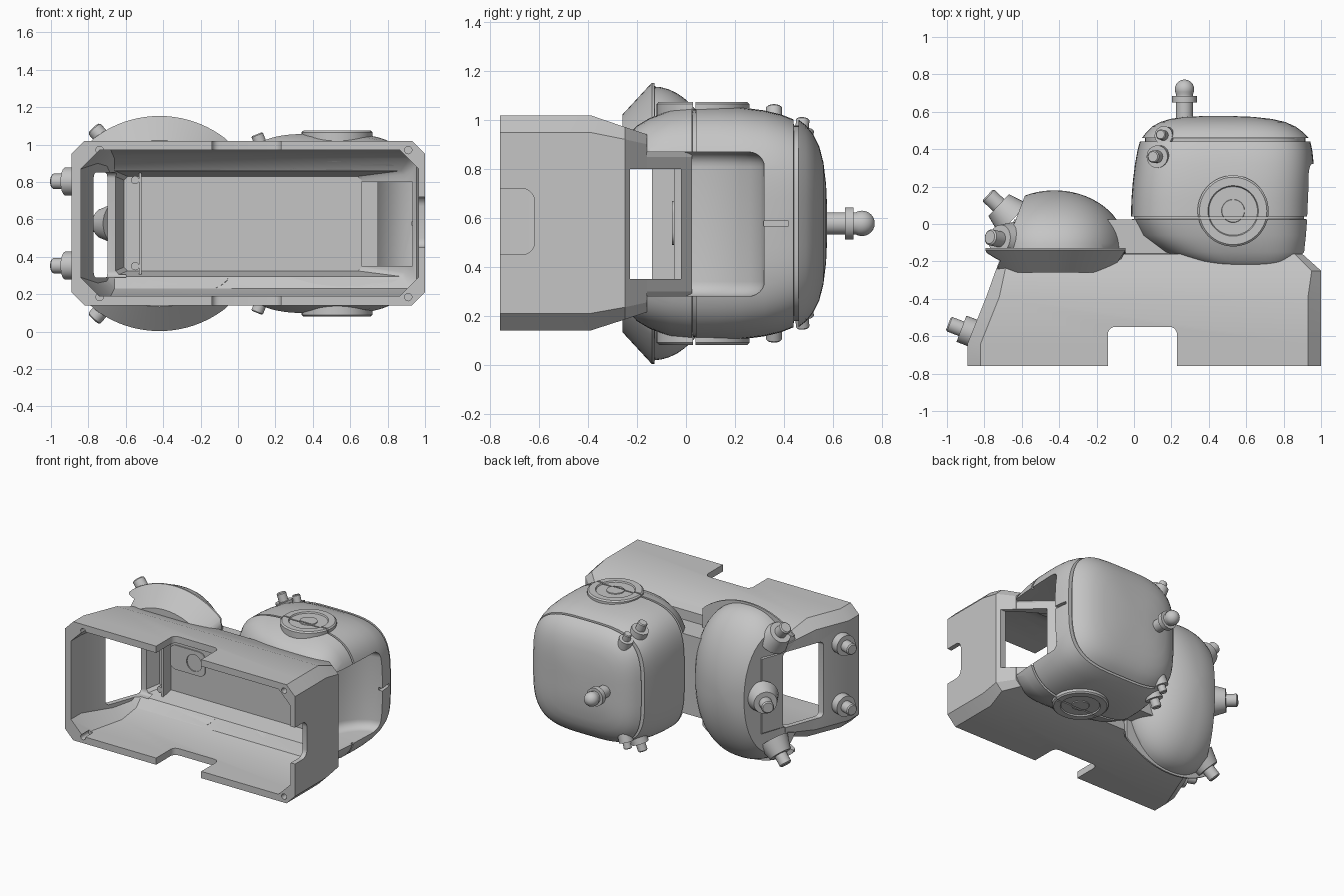
import bpy, bmesh, math
from mathutils import Vector

if "Cube" in bpy.data.objects:
    bpy.data.objects.remove(bpy.data.objects["Cube"])

grey = bpy.data.materials.new("plain grey")
grey.use_nodes = True
colour = (0.56, 0.56, 0.56, 1)
grey.diffuse_color = colour
grey.node_tree.nodes["Principled BSDF"].inputs["Base Color"].default_value = colour
MID = 0.578  # height of the mirror plane


def finish(name, bm):
    bmesh.ops.recalc_face_normals(bm, faces=bm.faces)
    me = bpy.data.meshes.new(name)
    bm.to_mesh(me)
    bm.free()
    me.materials.append(grey)
    ob = bpy.data.objects.new(name, me)
    bpy.context.collection.objects.link(ob)
    return ob


def loft(name, loops):
    bm = bmesh.new()
    rings = [[bm.verts.new(p) for p in loop] for loop in loops]
    n = len(rings[0])
    for a, b in zip(rings, rings[1:]):
        for i in range(n):
            j = (i + 1) % n
            bm.faces.new((a[i], a[j], b[j], b[i]))
    bm.faces.new(rings[0])
    bm.faces.new(rings[-1])
    return finish(name, bm)


def octagon(y, x0, x1, z0, z1, c):
    return [(x0 + c, y, z0), (x1 - c, y, z0), (x1, y, z0 + c), (x1, y, z1 - c),
            (x1 - c, y, z1), (x0 + c, y, z1), (x0, y, z1 - c), (x0, y, z0 + c)]


def oval(y, cx, ax, az, power, limit=1, n=96):
    """Superellipse ring, cut flat at the given half width."""
    pts = []
    for i in range(n):
        c, s = math.cos(math.tau * i / n), math.sin(math.tau * i / n)
        dx = math.copysign(min(limit, ax * abs(c) ** (2 / power)), c)
        pts.append((cx + dx, y, MID + az * math.copysign(abs(s) ** (2 / power), s)))
    return pts


def box(name, x0, x1, y0, y1, z0, z1, bevel=0, axis=2):
    bm = bmesh.new()
    bmesh.ops.create_cube(bm, size=1)
    for v in bm.verts:
        v.co = ((x0 + x1) / 2 + v.co.x * (x1 - x0), (y0 + y1) / 2 + v.co.y * (y1 - y0),
                (z0 + z1) / 2 + v.co.z * (z1 - z0))
    if bevel:
        edges = [e for e in bm.edges
                 if abs((e.verts[0].co - e.verts[1].co).normalized()[axis]) > 0.9]
        bmesh.ops.bevel(bm, geom=edges, offset=bevel, segments=5, profile=0.5, affect='EDGES')
    return finish(name, bm)


def prism(name, outline, z0, z1, bevel=0):
    ob = loft(name, [[(x, y, z) for x, y in outline] for z in (z0, z1)])
    if bevel:
        bm = bmesh.new()
        bm.from_mesh(ob.data)
        edges = [e for e in bm.edges if abs(e.verts[0].co.z - e.verts[1].co.z) < 1e-4]
        bmesh.ops.bevel(bm, geom=edges, offset=bevel, segments=6, profile=0.5, affect='EDGES')
        bm.to_mesh(ob.data)
        bm.free()
    return ob


def turned(name, base, direction, profile, n=32):
    """Solid of revolution; profile is a list of (distance, radius)."""
    turn = Vector(direction).normalized().to_track_quat('Z', 'Y')
    return loft(name, [[Vector(base) + turn @ Vector((r * math.cos(math.tau * i / n),
                r * math.sin(math.tau * i / n), d)) for i in range(n)] for d, r in profile])


def cut(ob, *cutters):
    for c in cutters:
        c.hide_render = True
        m = ob.modifiers.new("cut", 'BOOLEAN')
        m.operation, m.solver, m.object = 'DIFFERENCE', 'EXACT', c
        bpy.context.view_layer.objects.active = ob
        bpy.ops.object.modifier_apply(modifier=m.name)


# Open-fronted housing: stepped, tapering shell
housing = loft("housing", [octagon(*r) for r in (
    (-.76, -.89, 1, .14, 1.02, .07), (-.64, -.89, 1, .14, 1.02, .07),
    (-.39, -.79, 1, .14, 1.02, .07), (-.25, -.74, 1, .185, .972, .05),
    (-.16, -.705, .9, .215, .942, .04), (-.159, -.705, .9, .28, .87, .02),
    (.025, -.64, .70, .28, .87, .02))])
cavity = loft("cavity_cutter", [octagon(*r) for r in (
    (-.8, -.84, .965, .19, .97, .1), (-.64, -.84, .965, .19, .97, .1),
    (-.39, -.75, .965, .19, .97, .07), (-.25, -.70, .955, .23, .925, .04),
    (-.19, -.68, .89, .295, .86, .02), (-.05, -.61, .66, .325, .83, .02))])
edge_notch = box("notch_cutter", -.14, .23, -.97, -.55, -.2, 1.3, .04)
side_notch = box("side_notch_cutter", .9, 1.2, -.97, -.62, .45, .72, .05, 0)
outlet = box("outlet_cutter", .6, 1.2, -.23, -.02, .35, .8)
window = box("window_cutter", -1.1, -.6, -.45, -.14, .29, .85, .03, 0)
bracket_hole = turned("bracket_hole_cutter", (-.32, -.3, MID), (0, 1, 0), [(0, .062), (.305, .062)])
holes = [turned("screw_hole_cutter", (x, -.9, z), (0, 1, 0), [(0, .02), (.23, .02)], 16)
         for x in (-.74, .91) for z in (.185, .971)]
cut(housing, cavity, edge_notch, side_notch, outlet, window, bracket_hole, *holes)

# Inner rib and rounded bracket
rib = box("inner_rib", -.53, -.515, -.14, -.045, .28, .875)
bracket = box("inner_bracket", -.52, -.23, -.058, -.045, .49, .67, .05, 1)
cut(bracket, bracket_hole)
for z in (.35, .81):
    turned("rib_screw", (-.55, -.045, z), (0, -1, 0), [(0, .022), (.09, .022)], 16)

# Dome trimmed along the sloped end wall, with a conical flange cut flat at its sides
rings = []
for k in range(16):
    a = math.pi / 2 * k / 15.3
    rings.append((-.135 + .315 * math.sin(a), -.425, .385 * math.cos(a), .56 * math.cos(a), 2.3))
dome = loft("dome", [oval(-.2, -.425, .38, .5, 2.3)] + [oval(*r) for r in rings])
flange = loft("dome_flange", [oval(y, -.42, r, r, 2, .375) for y, r in (
    (-.26, .445), (-.14, .575), (-.128, .575), (-.127, .5))])
trim = prism("dome_trim_cutter", ((-.925, -.75), (-.565, .2), (-.565, .5), (-1.6, .5), (-1.6, -.75)),
             .16, 1.0)
for part in (dome, flange):
    cut(part, cavity, trim, window)

# Rounded barrel with centre seam and lid groove
barrel = loft("barrel", [oval(*r, 3.6) for r in (
    (-.24, .62, .18, .34), (-.228, .61, .25, .37), (-.2, .58, .32, .4), (-.15, .54, .4, .43),
    (-.06, .485, .46, .465), (.025, .467, .483, .48), (.026, .467, .468, .465),
    (.04, .467, .468, .465), (.041, .467, .483, .48), (.13, .47, .484, .48),
    (.22, .476, .483, .475), (.32, .483, .478, .462), (.39, .486, .468, .445),
    (.44, .487, .456, .425), (.441, .488, .43, .40), (.46, .488, .43, .40),
    (.461, .488, .444, .424), (.49, .485, .42, .402), (.52, .48, .385, .365),
    (.545, .475, .335, .315), (.562, .465, .27, .25), (.573, .455, .18, .16), (.577, .45, .08, .07))])
scoop = prism("scoop_cutter", ((.66, -.5), (.66, 0), (.69, .1), (.74, .19), (.80, .26),
                               (.87, .305), (.94, .32), (1.3, .32), (1.3, -.5)), .28, .87, .06)
slot = box("slot_cutter", .93, 1.2, .3, .42, .568, .588)
cut(barrel, cavity, scoop, slot)

# Round dials above and below the barrel
for s in (1, -1):
    for dy, name in ((-1, "front"), (1, "back")):
        dial = turned("dial_" + name, (.53, .07, MID + s * .4), (0, 0, s), [
            (0, .19), (.088, .19), (.097, .18), (.097, .135), (.088, .13), (.088, .062),
            (.094, .06), (.094, .01)], 64)
        y0, y1 = (.028, .6) if dy < 0 else (-.6, .038)
        cut(dial, box("dial_split_cutter", 0, 1.1, y0, y1, -.2, 1.4))

# Back valve with collar and ball
ball = [(.19 + .052 * -math.cos(a * math.pi / 12), .052 * math.sin(a * math.pi / 12))
        for a in range(4, 12)]
turned("back_valve", (.27, .53, MID), (0, 1, 0), [
    (0, .045), (.12, .045), (.12, .066), (.155, .066), (.155, .045)] + ball + [(.242, .002)])


def nozzle(name, base, direction, size, flare=1):
    turned(name, base, direction, [(d * size, r * size) for d, r in (
        (-.6, flare), (.75, 1), (.75, .55), (1.65, .55), (1.75, .45))])


# Small nozzles, mirrored about the middle height
for s in (1, -1):
    nozzle("lid_nozzle", (.14, .36, MID + s * .38), (-.4, 0, s), .06)
    nozzle("lid_nozzle", (.17, .47, MID + s * .345), (-.35, .1, s), .05)
    nozzle("wall_nozzle", (-.87, -.58, MID + s * .225), (-1, .38, 0), .075)
    nozzle("dome_nozzle", (-.68, -.09, MID + s * .41), (-.55, .12, s * .6), .078, 1.4)
nozzle("dome_side_nozzle", (-.68, .06, MID), (-.8, .75, 0), .08, 1.4)

# Remove the cutters and shade
for ob in [o for o in bpy.data.objects if "_cutter" in o.name]:
    bpy.data.objects.remove(ob)
bpy.ops.object.select_all(action='DESELECT')
for ob in bpy.context.collection.objects:
    if ob.type == 'MESH':
        ob.select_set(True)
        bpy.context.view_layer.objects.active = ob
bpy.ops.object.shade_smooth_by_angle(angle=math.radians(30))
